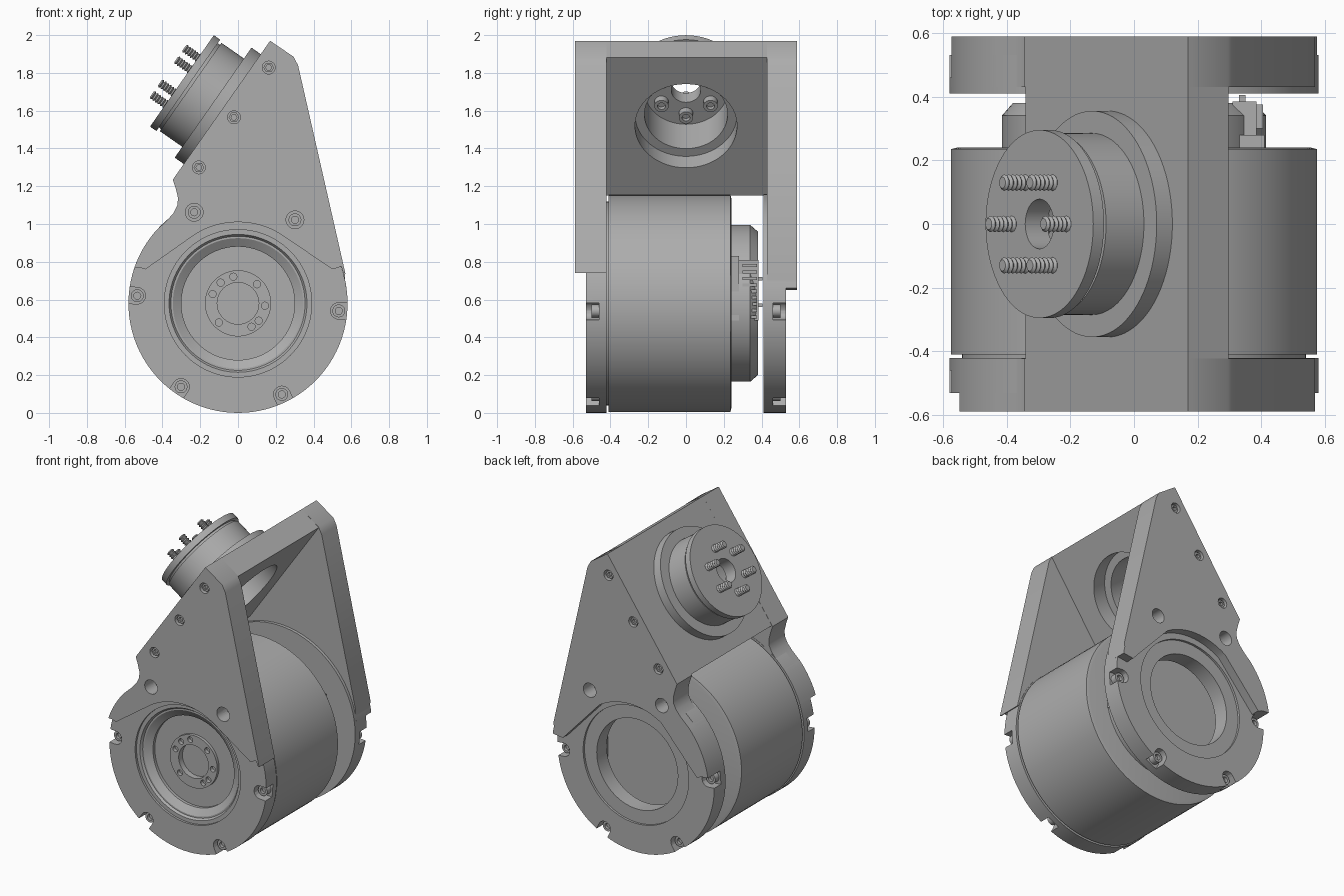
import bpy, bmesh, math
from mathutils import Vector, Matrix

cube = bpy.data.objects.get("Cube")
if cube:
    bpy.data.objects.remove(cube, do_unlink=True)

GREY = (0.42, 0.42, 0.42, 1)
metal = bpy.data.materials.new("grey metal")
metal.use_nodes = True
metal.diffuse_color = GREY
metal.node_tree.nodes["Principled BSDF"].inputs["Base Color"].default_value = GREY

R, CZ = 0.58, 0.58            # motor radius and axis height
FRONT, BACK = Vector((0, -1, 0)), Vector((0, 1, 0))


def finish(name, bm):
    bmesh.ops.remove_doubles(bm, verts=bm.verts, dist=1e-5)
    bmesh.ops.recalc_face_normals(bm, faces=bm.faces)
    mesh = bpy.data.meshes.new(name)
    bm.to_mesh(mesh)
    bm.free()
    mesh.materials.append(metal)
    obj = bpy.data.objects.new(name, mesh)
    bpy.context.collection.objects.link(obj)
    return obj


def smooth(obj):
    bpy.ops.object.select_all(action='DESELECT')
    obj.select_set(True)
    bpy.context.view_layer.objects.active = obj
    bpy.ops.object.shade_smooth_by_angle(angle=math.radians(30))


def add_lathe(bm, profile, origin, axis, steps, closed=False):
    """Spin (radius, height) points about an axis through origin."""
    mat = Matrix.Translation(origin) @ axis.to_track_quat('Z', 'Y').to_matrix().to_4x4()
    verts = [bm.verts.new(mat @ Vector((r, 0, h))) for r, h in profile]
    edges = [bm.edges.new(p) for p in zip(verts, verts[1:])]
    if closed:
        edges.append(bm.edges.new((verts[-1], verts[0])))
    bmesh.ops.spin(bm, geom=verts + edges, cent=origin, axis=axis,
                   angle=math.tau, steps=steps, use_duplicate=False)


def lathe(name, profile, origin, axis, steps=96, closed=False):
    bm = bmesh.new()
    add_lathe(bm, profile, Vector(origin), axis, steps, closed)
    obj = finish(name, bm)
    smooth(obj)
    return obj


def add_prism(bm, points, y0, y1):
    face = bm.faces.new([bm.verts.new((x, y0, z)) for x, z in points])
    out = bmesh.ops.extrude_face_region(bm, geom=[face])["geom"]
    bmesh.ops.translate(bm, vec=(0, y1 - y0, 0),
                        verts=[v for v in out if isinstance(v, bmesh.types.BMVert)])


def prism(name, points, y0, y1):
    bm = bmesh.new()
    add_prism(bm, points, y0, y1)
    return finish(name, bm)


def cylinder_profile(r, h0, h1):
    return [(0, h0), (r, h0), (r, h1), (0, h1)]


def screw_profile(r, h0, h1):
    return [(0, h0), (r, h0), (r, h1), (r * .55, h1), (r * .55, h1 - r * .6), (0, h1 - r * .6)]


def cut(obj, cutter):
    mod = obj.modifiers.new("cut", 'BOOLEAN')
    mod.object, mod.solver = cutter, 'EXACT'
    dg = bpy.context.evaluated_depsgraph_get()
    mesh = bpy.data.meshes.new_from_object(obj.evaluated_get(dg))
    obj.modifiers.clear()
    obj.data = mesh
    smooth(obj)


def arc(radius, a0, a1, n):
    return [(radius * math.cos(math.radians(a0 + (a1 - a0) * i / n)),
             CZ + radius * math.sin(math.radians(a0 + (a1 - a0) * i / n))) for i in range(n + 1)]


# Motor body and rear cap
lathe("motor_body", [(0, -.24), (.555, -.24), (.575, -.235), (.575, .41), (.54, .41), (.54, .43), (0, .43)],
      (0, 0, CZ), FRONT)
lathe("motor_rear_cap", [(0, .23), (.415, .23), (.415, .34), (.38, .38), (0, .38)], (0, 0, CZ), BACK)

# Front output hub with its ring of small holes
hub = lathe("output_hub", [(0, .40), (.40, .40), (.40, .515), (.365, .515), (.355, .50), (.345, .50), (.30, .47),
                           (.30, .45), (.175, .45), (.175, .47), (.11, .47), (.11, .42), (0, .42)],
            (0, 0, CZ), FRONT)
bm = bmesh.new()
for a in (5, 55, 110, 170, 235, 310, 330, 140):
    a = math.radians(a - 10)
    add_lathe(bm, cylinder_profile(.019, .445, .49),
              Vector((.143 * math.cos(a), 0, CZ + .143 * math.sin(a))), FRONT, 16)
cutter = finish("hub_cutter", bm)
cut(hub, cutter)
bpy.data.objects.remove(cutter, do_unlink=True)

# Cable connector on the rear cap
prism("connector_base", [(.27, .49), (.41, .49), (.41, .83), (.27, .83)], .24, .28)
prism("connector_block", [(.31, .49), (.385, .49), (.385, .81), (.31, .81)], .28, .385)
bm = bmesh.new()
for i in range(9):
    z = .50 + i * .034
    add_prism(bm, [(.38, z), (.405, z), (.405, z + .016), (.38, z + .016)], .30, .375)
for z in (.56, .70):
    add_prism(bm, [(.33, z), (.35, z), (.35, z + .02), (.33, z + .02)], .38, .405)
finish("connector_pins", bm)

# Tilted frame of the top slab
TOP, LOW = Vector((.17, 0, 1.97)), Vector((-.34, 0, 1.24))
along = (TOP - LOW).normalized()
normal = Vector((-along.z, 0, along.x))
SLAB = .155
slab_centre = LOW + along * .449

# Side plates: lower ring plus thick bracket, front and back
screw_angles = [-4.3 + 60 * i for i in range(6)]
for side, axis, s, tip in (("front", FRONT, -1, 0.77), ("back", BACK, 1, 0.66)):
    inner = .42 if s < 0 else .41
    bore = .39 if s < 0 else .30
    ring = lathe(side + "_ring", [(bore, inner), (R, inner), (R, .53), (.39, .53), (.39, .515), (bore, .515)]
                 if s > 0 else [(bore, inner), (R, inner), (R, .53), (bore, .53)],
                 (0, 0, CZ), axis, closed=True)
    tip_angle = math.degrees(math.asin((tip - CZ) / R))
    outline = [(.17, 1.97), (.295, 1.885), (.318, 1.84), (.568, .74)]
    outline += arc(R, 15.5 if s < 0 else 14, tip_angle + .5 if s < 0 else tip_angle, 4)[1:]
    outline += [(.50, tip - .01)] + arc(.43, 58, 122, 16) + [(-.49, tip - .01), (-.52, tip)]
    outline += arc(R, 180 - tip_angle, 138, 10)
    outline += [(-.375, 1.02), (-.34, 1.06), (-.32, 1.10), (-.318, 1.14), (-.33, 1.19), (-.345, 1.235)]
    plate = prism(side + "_bracket", outline, s * (inner + .002 if s < 0 else .43), s * .588)
    bm = bmesh.new()
    screws = bmesh.new()
    for i, a in enumerate(screw_angles):
        a = math.radians(a)
        radial = Vector((math.cos(a), 0, math.sin(a)))
        centre = Vector((0, 0, CZ)) + radial * .535
        add_lathe(screws, screw_profile(.034, .44, .50), centre, axis, 20)
        if i in (1, 2):
            add_lathe(bm, cylinder_profile(.047, .46, .65), centre, axis, 32)
        else:                 # slots open to the rim
            pts = []
            for k in range(9):
                t = a + math.pi * (.5 + k / 8)
                pts.append((centre.x + .044 * math.cos(t), centre.z + .044 * math.sin(t)))
            pts += [(x + radial.x * .2, z + radial.z * .2) for x, z in (pts[-1], pts[0])]
            add_prism(bm, pts, s * .46, s * .65)
    for d in (.125, .449, .77):   # screws into the slab ends
        centre = LOW + along * d - normal * .075
        centre = Vector((centre.x, 0, centre.z))
        add_lathe(bm, cylinder_profile(.034, .545, .65), centre, axis, 24)
        add_lathe(screws, screw_profile(.028, .53, .575), centre, axis, 6)
    cutter = finish(side + "_cutter", bm)
    cut(ring, cutter)
    cut(plate, cutter)
    bpy.data.objects.remove(cutter, do_unlink=True)
    smooth(finish(side + "_screws", screws))

# Top slab with its round opening
corners = [LOW, TOP, TOP - normal * SLAB, LOW - normal * SLAB]
slab = prism("top_slab", [(c.x, c.z) for c in corners], -.45, .45)
cutter = lathe("slab_cutter", cylinder_profile(.27, -.3, .2), slab_centre, normal)
cut(slab, cutter)
bpy.data.objects.remove(cutter, do_unlink=True)

# Hollow upper actuator on the slab
lathe("upper_actuator", [(.078, .175), (.22, .175), (.22, -.05), (.272, -.05), (.272, 0), (.355, 0), (.355, .06),
                         (.285, .06), (.285, .205), (.272, .205), (.272, .22), (.295, .22), (.295, .261),
                         (.078, .261)], slab_centre, normal, closed=True)

# Threaded bolts through the actuator face
bm = bmesh.new()
thread = [(0, .25)]
for i in range(6):
    thread += [(.018, .255 + i * .016), (.026, .263 + i * .016)]
thread += [(.018, .351), (0, .351)]
for i in range(6):
    a = math.radians(60 * i)
    p = slab_centre + along * (.15 * math.cos(a)) + BACK * (.15 * math.sin(a))
    add_lathe(bm, thread, p, normal, 10)
    add_lathe(bm, screw_profile(.038, -.18, -.135), p, -normal, 20)
smooth(finish("actuator_bolts", bm))
